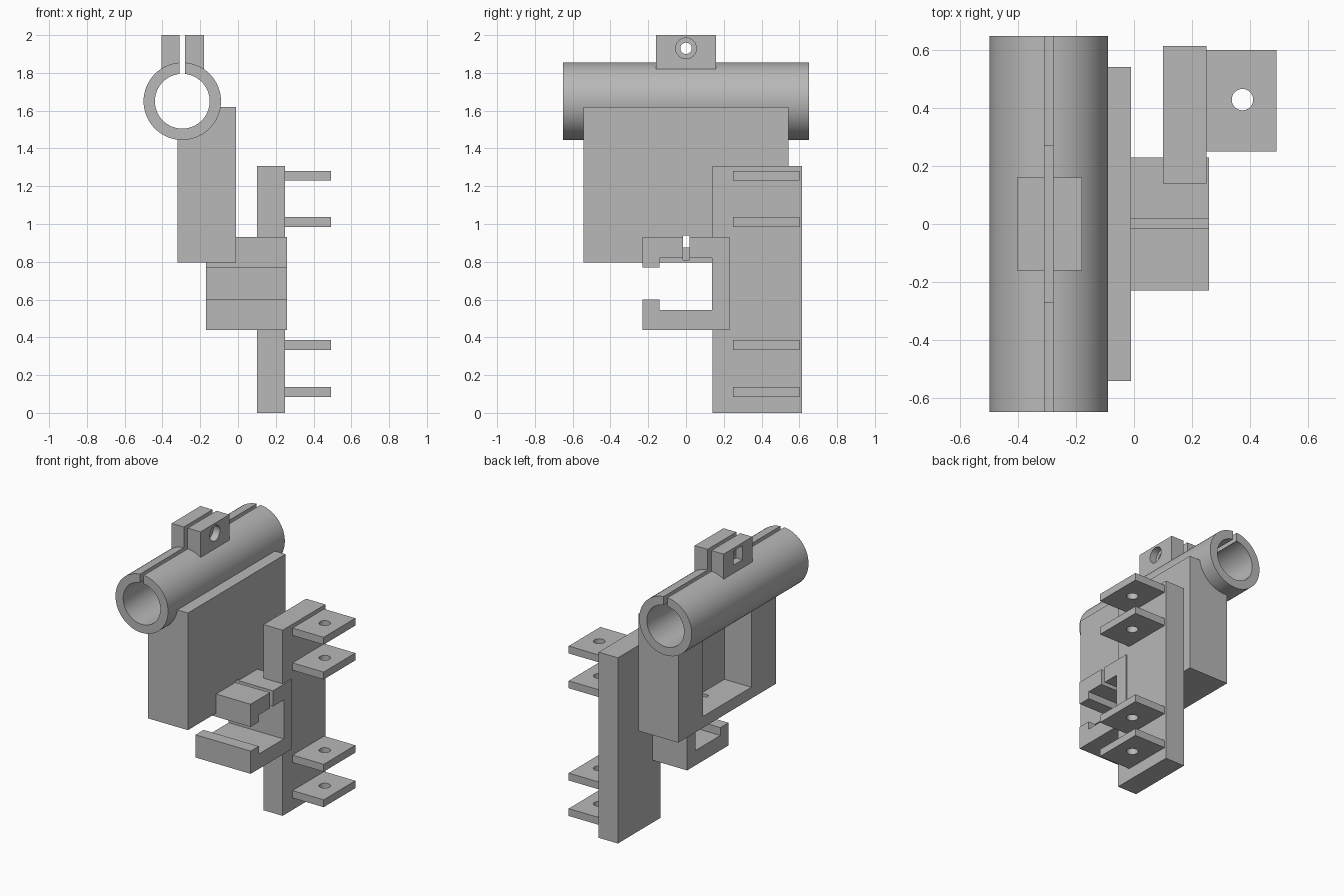
import bpy
import bmesh
from math import radians, pi
from mathutils import Matrix

if "Cube" in bpy.data.objects:
    bpy.data.objects.remove(bpy.data.objects["Cube"], do_unlink=True)

grey = bpy.data.materials.new("plain_grey")
grey.use_nodes = True
grey.diffuse_color = (0.48, 0.48, 0.48, 1)
grey.node_tree.nodes["Principled BSDF"].inputs["Base Color"].default_value = grey.diffuse_color


def finish(name, bm):
    bmesh.ops.recalc_face_normals(bm, faces=bm.faces)
    mesh = bpy.data.meshes.new(name)
    bm.to_mesh(mesh)
    bm.free()
    mesh.materials.append(grey)
    obj = bpy.data.objects.new(name, mesh)
    bpy.context.collection.objects.link(obj)
    return obj


def box(name, x, y, z):
    """Box from (min, max) pairs."""
    bm = bmesh.new()
    bmesh.ops.create_cube(bm, size=1)
    for v in bm.verts:
        v.co = [(lo + hi) / 2 + c * (hi - lo) for c, (lo, hi) in zip(v.co, (x, y, z))]
    return finish(name, bm)


def cylinder(name, centre, radius, length, axis):
    bm = bmesh.new()
    turn = {"X": Matrix.Rotation(pi / 2, 4, "Y"),
            "Y": Matrix.Rotation(pi / 2, 4, "X"), "Z": Matrix()}[axis]
    bmesh.ops.create_cone(bm, cap_ends=True, segments=64, radius1=radius, radius2=radius,
                          depth=length, matrix=Matrix.Translation(centre) @ turn)
    return finish(name, bm)


def select(obj):
    bpy.ops.object.select_all(action="DESELECT")
    obj.select_set(True)
    bpy.context.view_layer.objects.active = obj


def cut(obj, *cutters):
    """Subtract the cutters, then discard them."""
    select(obj)
    for cutter in cutters:
        mod = obj.modifiers.new("cut", "BOOLEAN")
        mod.operation = "DIFFERENCE"
        mod.solver = "EXACT"
        mod.object = cutter
        bpy.ops.object.modifier_apply(modifier=mod.name)
        bpy.data.objects.remove(cutter, do_unlink=True)
    select(obj)
    bpy.ops.object.shade_smooth_by_angle(angle=radians(30))


TUBE_X, TUBE_Z = -0.295, 1.65
SLOT = (-0.31, -0.28)


def cavity():
    return box("cavity_cutter", (-0.32 - 0.001, -0.11), (-0.27, 0.27), (0.875, 1.55))


def clip_slot():
    return box("slot_cutter", (-0.17, 0.3), (-0.015, 0.018), (0.81, 0.94))


# Split clamp tube
tube = cylinder("clamp_tube", (TUBE_X, 0, TUBE_Z), 0.205, 1.3, "Y")
cut(tube,
    cylinder("bore_cutter", (TUBE_X, 0, TUBE_Z), 0.145, 1.5, "Y"),
    box("split_cutter", SLOT, (-0.8, 0.8), (TUBE_Z, 2)),
    cavity())

# Clamp ears: round counterbore on one side, square nut pocket on the other
EAR_Z = 1.93
left_ear = box("left_clamp_ear", (SLOT[1], -0.18), (-0.16, 0.16), (1.8, 2))
cut(left_ear,
    cylinder("bolt_cutter", (TUBE_X, 0, EAR_Z), 0.03, 0.5, "X"),
    cylinder("head_cutter", (-0.18, 0, EAR_Z), 0.055, 0.1, "X"))
right_ear = box("right_clamp_ear", (-0.405, SLOT[0]), (-0.16, 0.16), (1.8, 2))
cut(right_ear,
    cylinder("bolt_cutter", (TUBE_X, 0, EAR_Z), 0.03, 0.5, "X"),
    box("nut_cutter", (-0.5, -0.355), (-0.05, 0.05), (EAR_Z - 0.05, EAR_Z + 0.05)))

# Hollow block under the tube
block = box("support_block", (-0.32, -0.01), (-0.543, 0.543), (0.795, 1.62))
cut(block,
    cylinder("tube_seat_cutter", (TUBE_X, 0, TUBE_Z), 0.175, 1.5, "Y"),
    cavity(), clip_slot())

# C-shaped clip, profile in y and z swept along x
profile = [(-0.23, 0.93), (0.23, 0.93), (0.23, 0.44), (-0.23, 0.44), (-0.23, 0.6), (-0.14, 0.6),
           (-0.14, 0.545), (0.138, 0.545), (0.138, 0.82), (-0.14, 0.82), (-0.14, 0.77), (-0.23, 0.77)]
bm = bmesh.new()
face = bm.faces.new([bm.verts.new((-0.17, y, z)) for y, z in profile])
swept = bmesh.ops.extrude_face_region(bm, geom=[face])["geom"]
bmesh.ops.translate(bm, vec=(0.43, 0, 0), verts=[g for g in swept if isinstance(g, bmesh.types.BMVert)])
if face.is_valid and len(bm.faces) == len(profile) + 1:
    bm.faces.new([v for v in face.verts])
clip = finish("c_clip", bm)
cut(clip, clip_slot(), cavity())

# Upright bar
box("upright_bar", (0.1, 0.25), (0.14, 0.615), (0, 1.308))

# Drilled mounting tabs
for i, z in enumerate((0.11, 0.36, 1.01, 1.255)):
    tab = box(f"mounting_tab_{i + 1}", (0.24, 0.493), (0.25, 0.602), (z - 0.026, z + 0.026))
    cut(tab, cylinder("hole_cutter", (0.375, 0.43, z), 0.037, 0.2, "Z"))
